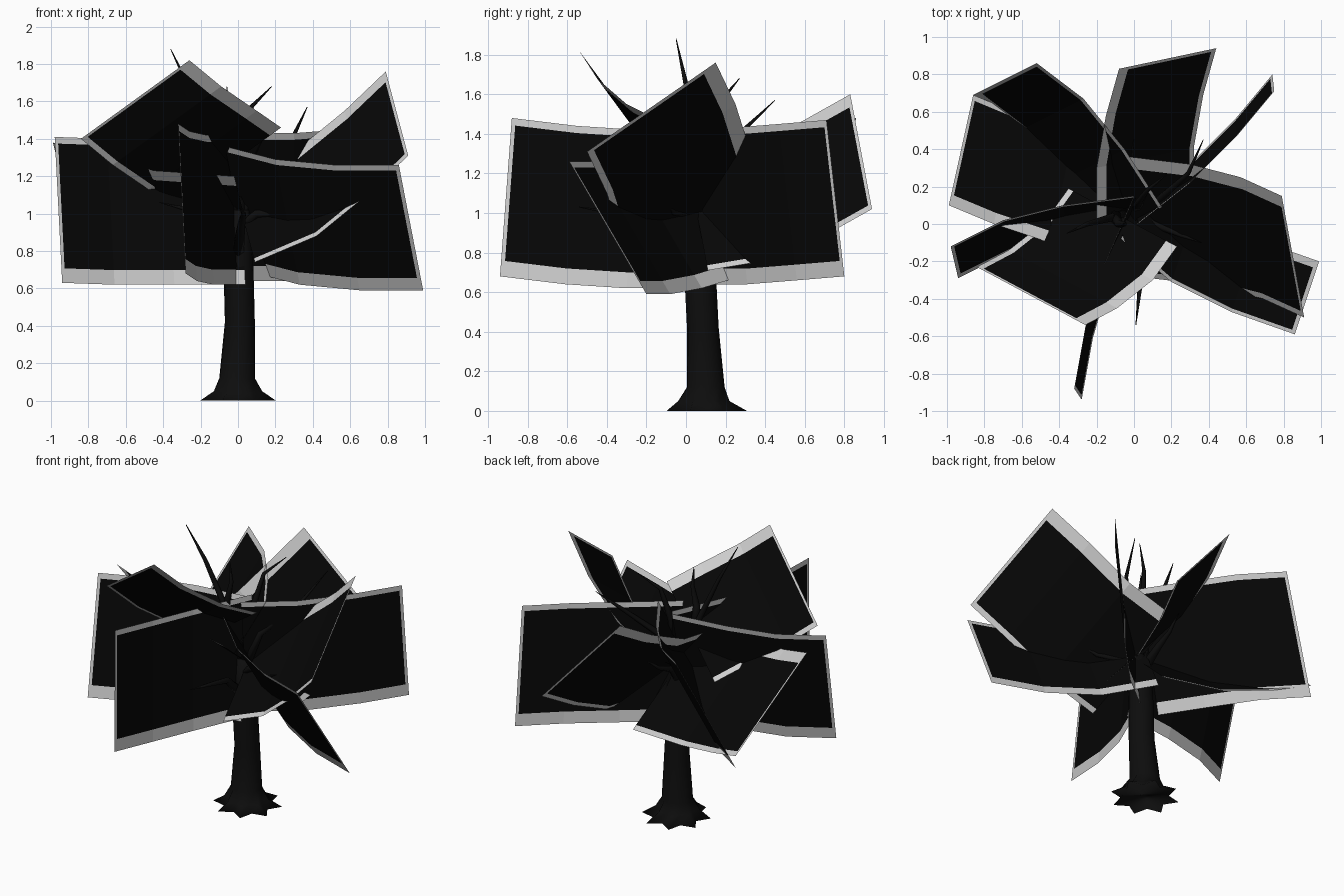
import bpy, bmesh, math
from mathutils import Vector

if "Cube" in bpy.data.objects:
    bpy.data.objects.remove(bpy.data.objects["Cube"])


def mat(name, v):
    m = bpy.data.materials.new(name)
    m.diffuse_color = (v, v, v, 1)
    m.use_nodes = True
    m.node_tree.nodes["Principled BSDF"].inputs["Base Color"].default_value = m.diffuse_color
    return m


BARK = mat("dark_bark", 0.004)
LEAF = mat("black_foliage", 0.002)
RIM = mat("pale_rim", 0.62)


def finish(name, bm, mats, smooth=False):
    me = bpy.data.meshes.new(name)
    bm.to_mesh(me)
    bm.free()
    for m in mats:
        me.materials.append(m)
    ob = bpy.data.objects.new(name, me)
    bpy.context.collection.objects.link(ob)
    for p in me.polygons:
        p.use_smooth = smooth
    return ob


def foliage_card(name, edge, across, rim_a, rim_b):
    """Curved sheet: an edge path swept by one vector, with pale rims on three sides."""
    pts = [Vector(p) for p in edge]
    pts.insert(1, pts[0].lerp(pts[1], 0.06))
    across = Vector(across)
    bm = bmesh.new()
    rows = [[bm.verts.new(p + across * t) for t in (0, rim_a, 1 - rim_b, 1)] for p in pts]
    for i in range(len(rows) - 1):
        for j in range(3):
            f = bm.faces.new((rows[i][j], rows[i + 1][j], rows[i + 1][j + 1], rows[i][j + 1]))
            f.material_index = 1 if (i == 0 or j != 1) else 0
    finish(name, bm, (LEAF, RIM))


def tube(name, path, radii, sides=6):
    """Tapered limb along a path."""
    pts = [Vector(p) for p in path]
    bm = bmesh.new()
    rings = []
    for i, p in enumerate(pts):
        d = (pts[min(i + 1, len(pts) - 1)] - pts[max(i - 1, 0)]).normalized()
        u = d.cross(Vector((0.3, 1, 0.1))).normalized()
        w = d.cross(u)
        rings.append([bm.verts.new(p + (u * math.cos(a) + w * math.sin(a)) * radii[i])
                      for a in (2 * math.pi * k / sides for k in range(sides))])
    for a, b in zip(rings, rings[1:]):
        for k in range(sides):
            n = (k + 1) % sides
            bm.faces.new((a[k], a[n], b[n], b[k]))
    bm.faces.new(rings[0])
    bm.faces.new(rings[-1])
    bmesh.ops.recalc_face_normals(bm, faces=bm.faces)
    finish(name, bm, (BARK,), True)


# Trunk with a star shaped root flare
bm = bmesh.new()
N = 16
levels = [(0, 0, .105, .15, .22), (.05, 0, .09, .11, .14), (.12, -.005, .10, .095, .10),
          (.42, .01, .085, .08, .08), (.62, .005, .075, .08, .08),
          (.85, .005, .07, .072, .072), (1.02, .01, .06, .05, .05)]
rings = []
for z, x, y, lo, hi in levels:
    rings.append([bm.verts.new((x + (hi if k % 2 else lo) * math.cos(2 * math.pi * k / N),
                                y + (hi if k % 2 else lo) * math.sin(2 * math.pi * k / N), z))
                  for k in range(N)])
for a, b in zip(rings, rings[1:]):
    for k in range(N):
        n = (k + 1) % N
        bm.faces.new((a[k], a[n], b[n], b[k]))
bm.faces.new(rings[0][::-1])
bm.faces.new(rings[-1])
finish("trunk", bm, (BARK,), True)

# Branches
branches = [
    [(0, .06, .95), (-.1, .04, 1.3), (-.25, 0, 1.65), (-.36, -.05, 1.88)],
    [(.01, .06, .95), (.1, .1, 1.2), (.29, .27, 1.4), (.37, .45, 1.57)],
    [(.01, .06, 1.0), (.03, .12, 1.35), (.07, .18, 1.57), (.18, .27, 1.68)],
    [(0, .02, .8), (.02, -.15, .95), (.03, -.35, 1.0), (.01, -.54, 1.03)],
    [(0, .06, .9), (-.12, .02, 1.02), (-.26, -.02, 1.02), (-.42, -.05, 1.06)],
    [(0, .06, .9), (.1, 0, 1.0), (.25, -.06, 1.0), (.36, -.1, 1.06)],
    [(0, .06, .9), (-.03, .2, 1.05), (-.02, .32, 1.1), (0, .45, 1.2)],
    [(-.1, .04, 1.3), (-.08, 0, 1.42), (-.05, 0, 1.55), (-.06, 0, 1.68)],
]
for i, path in enumerate(branches):
    tube(f"branch_{i + 1}", path, (.035, .022, .013, .002))

# Foliage cards: edge path from outer end inward, sweep vector, rim widths
W, T = .1, .045
cards = {
    "left": ([(-.98, -.12, 1.41), (-.7, .02, 1.4), (-.38, .1, 1.4), (0, .15, 1.4)],
             (.04, -.17, -.78), T, W),
    "front": ([(-.32, -.88, 1.48), (-.26, -.55, 1.44), (-.17, -.24, 1.42), (0, .15, 1.42)],
              (.04, -.06, -.8), T, W),
    "back_right": ([(.75, .71, 1.47), (.55, .47, 1.45), (.3, .22, 1.43), (.02, 0, 1.43)],
                   (-.01, .09, -.79), T, W),
    "right_low": ([(.86, -.59, 1.26), (.52, -.47, 1.26), (.2, -.31, 1.29), (-.07, -.08, 1.36)],
                  (.13, .39, -.67), T, W),
    "right_high": ([(.79, .15, 1.76), (.57, .25, 1.55), (.3, .32, 1.33), (-.03, .36, 1.19)],
                   (.12, -.65, -.45), W, T),
    "front_left": ([(-.26, -.54, 1.82), (-.09, -.45, 1.68), (.1, -.3, 1.55), (.23, -.12, 1.46)],
                   (-.58, .31, -.42), W, T),
    "left_low": ([(-.99, .1, 1.38), (-.75, 0, 1.3), (-.45, -.1, 1.23), (-.02, -.17, 1.2)],
                 (.13, .59, -.52), W, T),
    "back_left": ([(-.52, .86, 1.48), (-.27, .67, 1.45), (-.05, .4, 1.43), (.15, .09, 1.43)],
                  (-.34, -.17, -.7), T, W),
    "back": ([(-.08, .83, 1.6), (-.15, .58, 1.46), (-.2, .3, 1.34), (-.2, 0, 1.29)],
             (.52, .11, -.58), W, T),
}
for name, args in cards.items():
    foliage_card("foliage_" + name, *args)
